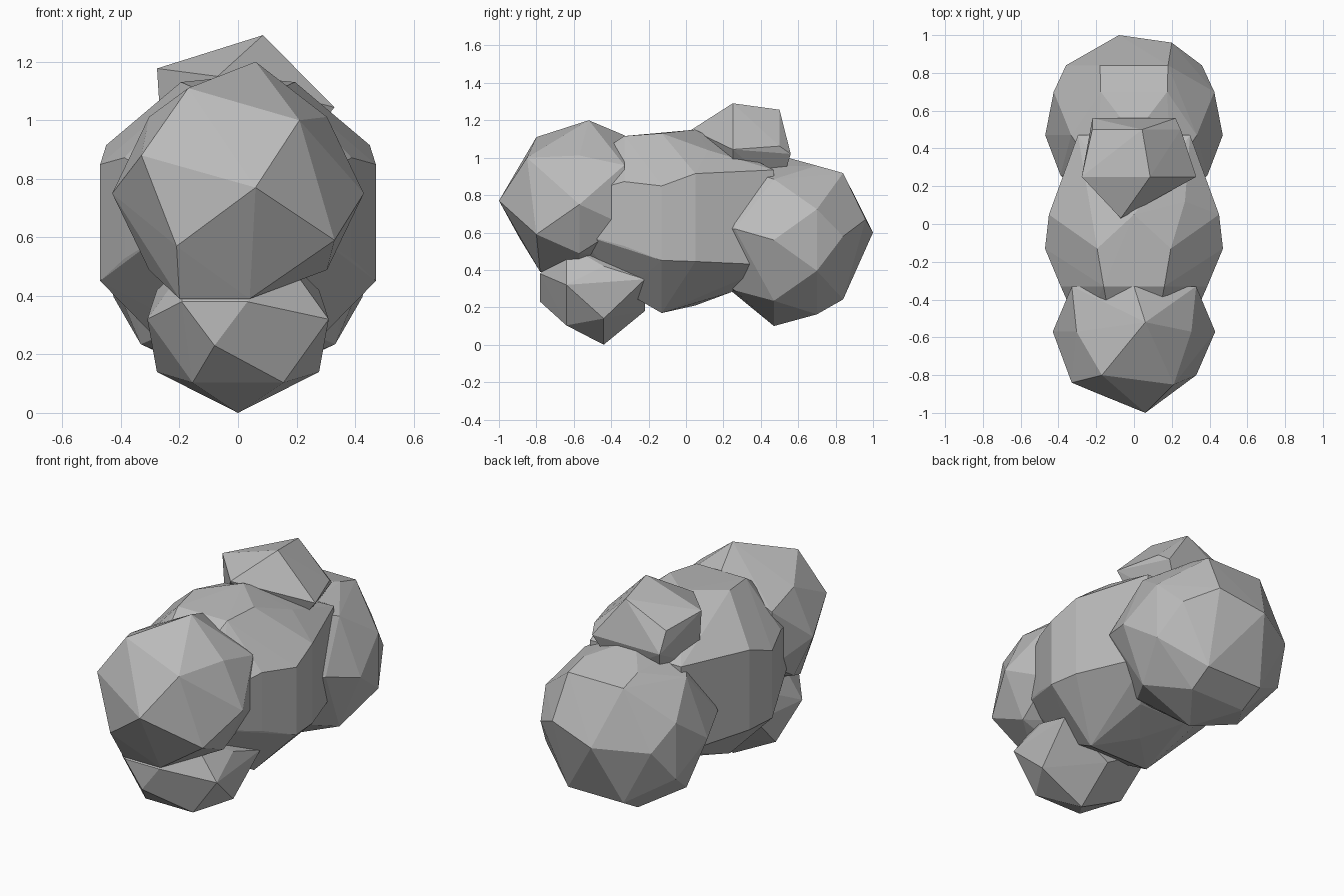
import bpy
import bmesh
from math import cos, sin, radians
from mathutils import Vector

default_cube = bpy.data.objects.get("Cube")
if default_cube:
    bpy.data.objects.remove(default_cube, do_unlink=True)

# One plain stone colour for the whole cluster
STONE = (0.5, 0.5, 0.5, 1)
stone = bpy.data.materials.new("stone_grey")
stone.use_nodes = True
stone.diffuse_color = STONE
shader = next(node for node in stone.node_tree.nodes if node.type == "BSDF_PRINCIPLED")
shader.inputs["Base Color"].default_value = STONE
shader.inputs["Roughness"].default_value = 0.9


def ring(depth, level, width, height, sides, turn=0, shift=0):
    """Corners of an oval polygon facing the front, at one depth along y."""
    angles = [radians(turn + 360 * step / sides) for step in range(sides)]
    return [Vector((shift + width * cos(angle), depth, level + height * sin(angle)))
            for angle in angles]


def peak(side, depth, level):
    """A single corner that stands out from the rings."""
    return [Vector((side, depth, level))]


def boulder(name, *rings):
    """Faceted lump: a convex skin stretched over a row of rings and peaks."""
    bm = bmesh.new()
    for corners in rings:
        for corner in corners:
            bm.verts.new(corner)
    hull = bmesh.ops.convex_hull(bm, input=list(bm.verts))
    leftover = {item for item in hull["geom_interior"] + hull["geom_unused"]
                if isinstance(item, bmesh.types.BMVert)}
    bmesh.ops.delete(bm, geom=list(leftover), context="VERTS")
    bmesh.ops.recalc_face_normals(bm, faces=list(bm.faces))

    mesh = bpy.data.meshes.new(name)
    bm.to_mesh(mesh)
    bm.free()
    mesh.materials.append(stone)
    mesh.shade_flat()
    part = bpy.data.objects.new(name, mesh)
    bpy.context.scene.collection.objects.link(part)


# Large lump at the front, with a pointed nose and a flat chin edge
boulder("front_boulder",
        peak(side=.06, depth=-1, level=.77),
        peak(side=.21, depth=-.85, level=1),
        peak(side=-.17, depth=-.8, level=1.11),
        peak(side=-.33, depth=-.84, level=.88),
        peak(side=-.21, depth=-.89, level=.57),
        peak(side=.33, depth=-.8, level=.59),
        ring(depth=-.78, level=.39, width=.12, height=0, sides=2, shift=-.08),
        peak(side=.06, depth=-.52, level=1.2),
        ring(depth=-.57, level=.75, width=.43, height=.37, sides=8),
        ring(depth=-.33, level=.8, width=.38, height=.32, sides=6, turn=30))

# Small lump hanging under the front
boulder("lower_boulder",
        ring(depth=-.78, level=.33, width=.13, height=.1, sides=3, turn=-90, shift=-.08),
        ring(depth=-.64, level=.32, width=.31, height=.25, sides=6),
        ring(depth=-.44, level=.28, width=.32, height=.28, sides=6, turn=30),
        ring(depth=-.22, level=.35, width=.3, height=.17, sides=4))

# Core joining the front and the back, reaching inside both
boulder("middle_boulder",
        ring(depth=-.58, level=.7, width=.3, height=.27, sides=8, turn=22.5),
        ring(depth=-.33, level=.7, width=.42, height=.45, sides=8, turn=22.5),
        ring(depth=-.13, level=.65, width=.51, height=.52, sides=8, turn=22.5),
        ring(depth=.05, level=.68, width=.52, height=.47, sides=6, turn=30),
        peak(side=.27, depth=.12, level=1.04),
        ring(depth=.24, level=.65, width=.41, height=.4, sides=8, turn=22.5),
        ring(depth=.47, level=.68, width=.42, height=.36, sides=4, turn=45))

# Large lump at the back
boulder("rear_boulder",
        ring(depth=.1, level=.62, width=.25, height=.25, sides=6),
        ring(depth=.26, level=.62, width=.39, height=.38, sides=6),
        ring(depth=.47, level=.56, width=.47, height=.46, sides=8),
        ring(depth=.7, level=.56, width=.46, height=.43, sides=8, turn=22.5),
        ring(depth=.84, level=.58, width=.36, height=.39, sides=6),
        peak(side=-.08, depth=1, level=.6),
        peak(side=.2, depth=.96, level=.67))

# Small lump on top
boulder("top_boulder",
        peak(side=-.07, depth=.03, level=1.15),
        ring(depth=.25, level=1.03, width=.33, height=.27, sides=5, turn=75),
        ring(depth=.5, level=1.03, width=.25, height=.23, sides=5, turn=80),
        ring(depth=.56, level=1.02, width=.22, height=0, sides=2))
